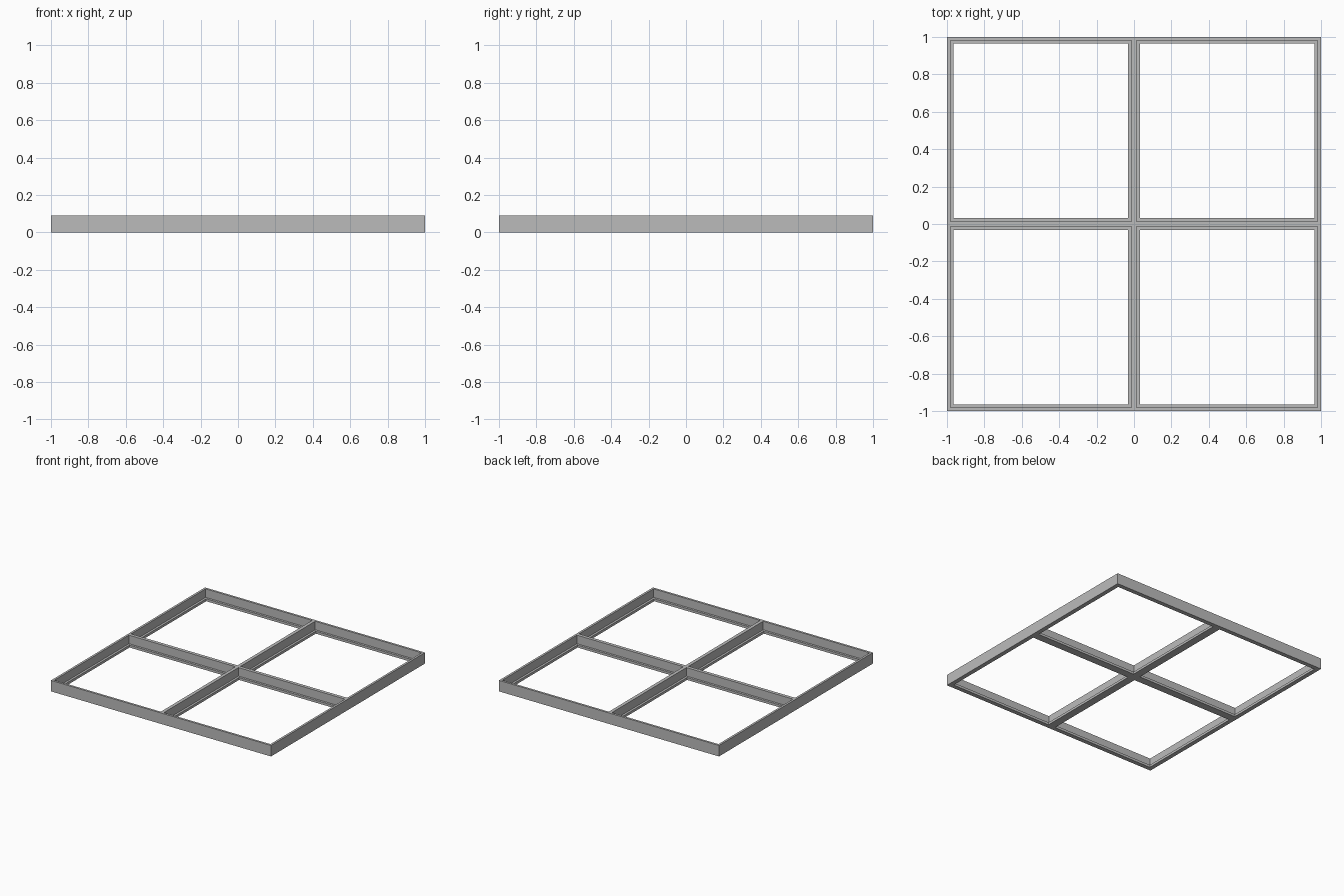
import bpy

if "Cube" in bpy.data.objects:
    bpy.data.objects.remove(bpy.data.objects["Cube"], do_unlink=True)

HEIGHT = 0.09
LEDGE_TOP = 0.02
WALL, MID_WALL = 0.018, 0.014   # rim wall thickness, half thickness of cross wall
LEDGE = 0.018                   # ledge width around every opening

# Material
grey = bpy.data.materials.new("frame_grey")
grey.use_nodes = True
colour = (0.5, 0.5, 0.5, 1)
grey.diffuse_color = colour
grey.node_tree.nodes["Principled BSDF"].inputs["Base Color"].default_value = colour


def box(name, low, high):
    bpy.ops.mesh.primitive_cube_add(size=1)
    obj = bpy.context.object
    obj.name = name
    for v in obj.data.vertices:
        v.co = [h if c > 0 else l for c, l, h in zip(v.co, low, high)]
    obj.data.materials.append(grey)
    return obj


def cut(target, cutter):
    mod = target.modifiers.new("opening", "BOOLEAN")
    mod.operation = "DIFFERENCE"
    mod.solver = "EXACT"
    mod.object = cutter
    bpy.context.view_layer.objects.active = target
    bpy.ops.object.modifier_apply(modifier=mod.name)
    bpy.data.objects.remove(cutter, do_unlink=True)


def span(side, inset):
    # Extent of one opening along an axis, on the given side of the centre
    ends = (side * (MID_WALL + inset), side * (1 - WALL - inset))
    return min(ends), max(ends)


# Square frame with a cross, cut out of a slab
frame = box("cross_frame", (-1, -1, 0), (1, 1, HEIGHT))
for sx in (-1, 1):
    for sy in (-1, 1):
        # Wide recess above the ledge, then the narrower opening through it
        for inset, bottom in ((0, LEDGE_TOP), (LEDGE, -0.1)):
            x0, x1 = span(sx, inset)
            y0, y1 = span(sy, inset)
            cut(frame, box("cutter", (x0, y0, bottom), (x1, y1, HEIGHT + 0.1)))
